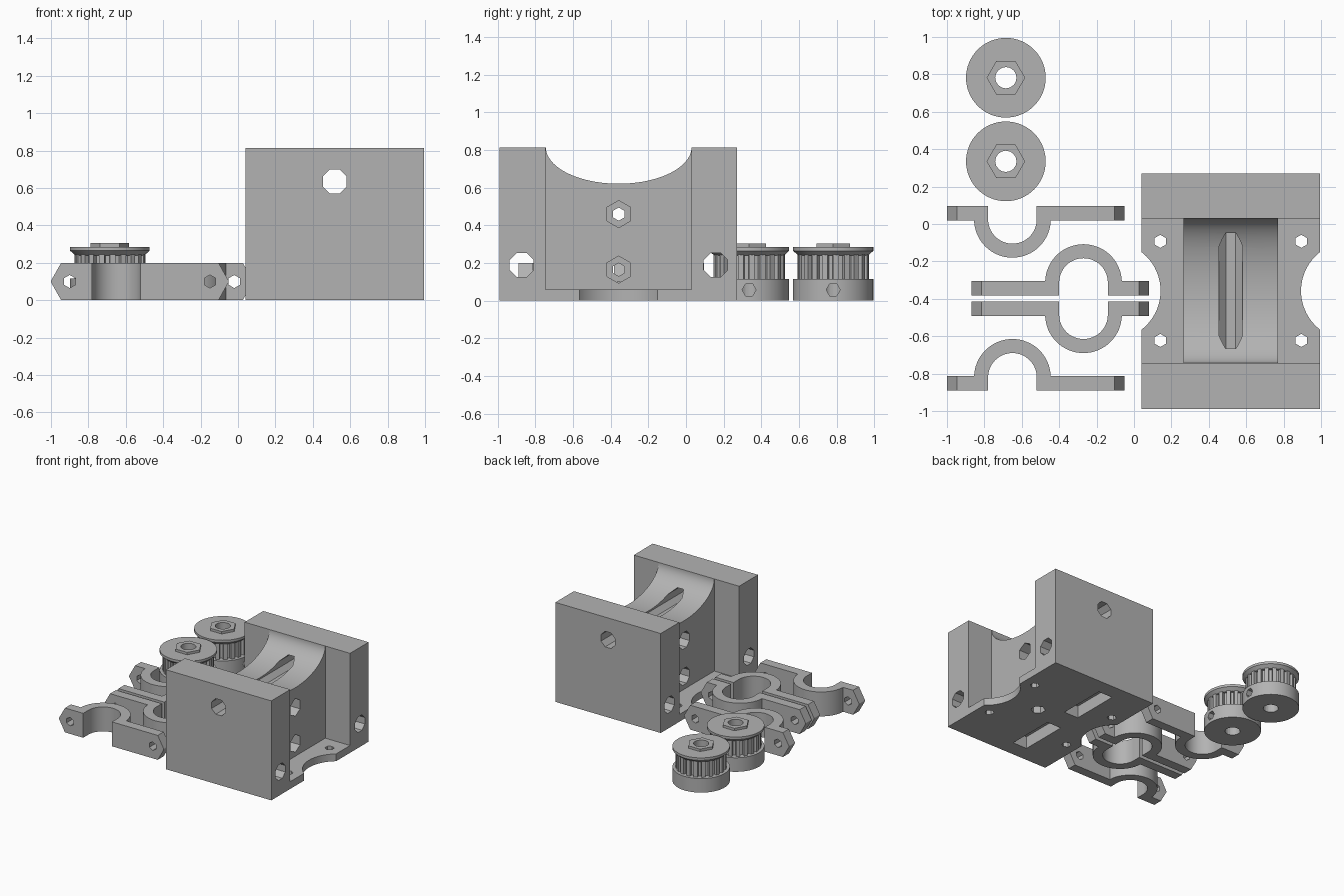
import bpy, bmesh
from math import pi, sin, cos
from mathutils import Matrix, Vector

cube = bpy.data.objects.get("Cube")
if cube:
    bpy.data.objects.remove(cube, do_unlink=True)

grey = bpy.data.materials.new("printed grey")
grey.use_nodes = True
COLOR = (0.45, 0.45, 0.45, 1)
grey.diffuse_color = COLOR
grey.node_tree.nodes["Principled BSDF"].inputs["Base Color"].default_value = COLOR

# Turns a prism from z onto the named axis
TURN = {"x": Matrix.Rotation(pi / 2, 4, "Y"), "y": Matrix.Rotation(pi / 2, 4, "X"),
        "z": Matrix.Identity(4)}


def finish(name, bm):
    bmesh.ops.recalc_face_normals(bm, faces=bm.faces)
    mesh = bpy.data.meshes.new(name)
    bm.to_mesh(mesh)
    bm.free()
    mesh.materials.append(grey)
    ob = bpy.data.objects.new(name, mesh)
    bpy.context.collection.objects.link(ob)
    return ob


def box(name, lo, hi):
    lo, hi = Vector(lo), Vector(hi)
    bm = bmesh.new()
    bmesh.ops.create_cube(bm, size=1)
    bmesh.ops.scale(bm, vec=hi - lo, verts=bm.verts)
    bmesh.ops.translate(bm, vec=(lo + hi) / 2, verts=bm.verts)
    return finish(name, bm)


def prism(name, sides, r, length, center, axis="z", turn=0.0, squash=(1, 1, 1)):
    bm = bmesh.new()
    bmesh.ops.create_cone(bm, cap_ends=True, segments=sides, radius1=r, radius2=r, depth=length)
    # first vertex lies on a horizontal axis
    bmesh.ops.transform(bm, matrix=Matrix.Translation(center) @ Matrix.Diagonal((*squash, 1))
                        @ TURN[axis] @ Matrix.Rotation(turn, 4, "Z"), verts=bm.verts)
    return finish(name, bm)


def extrude(name, points, height):
    bm = bmesh.new()
    face = bm.faces.new([bm.verts.new((x, y, 0)) for x, y in points])
    out = bmesh.ops.extrude_face_region(bm, geom=[face])
    top = [v for v in out["geom"] if isinstance(v, bmesh.types.BMVert)]
    bmesh.ops.translate(bm, vec=(0, 0, height), verts=top)
    return finish(name, bm)


def lathe(name, profile, center, sides=64):
    bm = bmesh.new()
    verts = [bm.verts.new((r, 0, z)) for r, z in profile]
    edges = [bm.edges.new(p) for p in zip(verts, verts[1:])]
    bmesh.ops.spin(bm, geom=verts + edges, cent=(0, 0, 0), axis=(0, 0, 1),
                   angle=2 * pi, steps=sides, use_merge=True)
    bmesh.ops.remove_doubles(bm, verts=bm.verts, dist=1e-4)
    bmesh.ops.translate(bm, vec=center, verts=bm.verts)
    return finish(name, bm)


def combine(ob, others, operation="DIFFERENCE"):
    bpy.context.view_layer.objects.active = ob
    for other in others:
        mod = ob.modifiers.new("cut", "BOOLEAN")
        mod.operation, mod.solver, mod.object = operation, "EXACT", other
        bpy.ops.object.modifier_apply(modifier=mod.name)
        bpy.data.objects.remove(other, do_unlink=True)


def smooth(ob):
    bpy.ops.object.select_all(action="DESELECT")
    ob.select_set(True)
    bpy.context.view_layer.objects.active = ob
    bpy.ops.object.shade_smooth_by_angle(angle=0.5)


# Carriage: a block with two end walls, a base plate and a saddle between them
X0, X1, Y0, Y1, TOP = 0.04, 0.995, -0.99, 0.27, 0.815
W0, W1, PLATE = -0.745, 0.03, 0.06
CX, CY = (X0 + X1) / 2, (W0 + W1) / 2
carriage = box("carriage", (X0, Y0, 0), (X1, Y1, TOP))
cuts = [box("void", (X0 - 0.1, W0, PLATE), (0.265, W1, 1)),
        box("void", (0.77, W0, PLATE), (X1 + 0.1, W1, 1)),
        prism("saddle_cut", 96, 0.387, 0.8, (CX, CY, TOP), "x", squash=(1, 1, 0.5)),
        prism("wall_hole", 8, 0.069, 2, (CX, CY, 0.635), "y", pi / 8),
        prism("bottom_socket", 6, 0.055, 0.2, (0.64, CY, 0))]
for side in (-1, 1):
    cuts.append(prism("side_notch", 64, 0.2625, 0.3, (CX + side * 0.638, CY, 0)))
    cuts.append(prism("rod_hole", 8, 0.069, 2, (CX, CY + side * 0.515, 0.19), "x", pi / 8))
    cy = CY + side * 0.3
    cuts.append(box("bottom_pocket", (0.335, cy - 0.2, -0.1), (0.465, cy + 0.2, 0.1)))
    for end in (-1, 1):
        cuts.append(prism("corner_hole", 6, 0.035, 0.3,
                          (CX + side * 0.377, CY + end * 0.265, 0)))
for z in (0.165, 0.46):
    cuts.append(prism("bolt_hole", 6, 0.035, 2, (CX, CY, z), "x", pi / 2))
    cuts.append(prism("nut_recess", 6, 0.072, 0.2, (0.77, CY, z), "x", pi / 2))
    cuts.append(prism("head_recess", 8, 0.072, 0.2, (0.265, CY, z), "x", pi / 8))
combine(carriage, cuts)
smooth(carriage)


# Clamp halves: a bar with pointed ends and a half ring
def clamp(name, cx, y_open, up, flip):
    ro, ri, thick, rise, height = 0.205, 0.13, 0.077, 0.07, 0.2
    short, far = 0.35, 0.6
    steps = [pi * i / 32 for i in range(33)]
    outline = [(-short, 0), (-ri, 0)]
    outline += [(-ri * cos(a), rise + ri * sin(a)) for a in steps]
    outline += [(ri, 0), (far, 0), (far, thick), (ro, thick)]
    outline += [(ro * cos(a), rise + ro * sin(a)) for a in steps if 0.05 < a < pi - 0.05]
    outline += [(-ro, thick), (-short, thick)]
    ob = extrude(name, [(cx + flip * x, y_open + up * y) for x, y in outline], height)
    cuts = []
    for x, s in ((-short, -1), (far, 1)):
        hole_x = cx + flip * (x - s * 0.1)
        cuts.append(prism("hole", 6, 0.035, 0.3, (hole_x, y_open + up * 0.04, 0.1), "y"))
        for low in (True, False):
            # wedge that trims the bar end to a point
            z_edge = -0.001 if low else height + 0.001
            tip, root = cx + flip * (x + s * 0.002), cx + flip * (x - s * 0.055)
            bm = bmesh.new()
            tri = [bm.verts.new((px, y_open - 0.3, pz)) for px, pz in
                   ((tip, z_edge), (root, z_edge), (tip, height / 2))]
            out = bmesh.ops.extrude_face_region(bm, geom=[bm.faces.new(tri)])
            bmesh.ops.translate(bm, vec=(0, 0.6, 0), verts=[
                v for v in out["geom"] if isinstance(v, bmesh.types.BMVert)])
            cuts.append(finish("wedge", bm))
    combine(ob, cuts)
    smooth(ob)


clamp("rear_clamp", -0.65, 0.095, -1, 1)
clamp("middle_clamp_rear", -0.27, -0.383, 1, -1)
clamp("middle_clamp_front", -0.27, -0.415, -1, -1)
clamp("front_clamp", -0.65, -0.89, 1, 1)

# Belt pulleys: hub, toothed drum, flared flange and hex boss
TEETH, BIG, BASE = 20, 0.213, 0.115
for name, y in (("rear", 0.782), ("front", 0.335)):
    c = Vector((-0.685, y, 0))
    drum = []
    for i in range(TEETH):
        for step, r in ((0, 0.19), (0.5, 0.19), (0.55, 0.165), (0.95, 0.165)):
            a = 2 * pi * (i + step) / TEETH
            drum.append((c.x + r * cos(a), c.y + r * sin(a)))
    pulley = extrude(name + "_pulley", drum, 0.25)
    hub = lathe("hub", [(0, 0), (BIG, 0), (BIG, BASE), (0, BASE)], c)
    flange = lathe("flange", [(0, 0.24), (0.185, 0.24), (BIG, 0.265), (BIG, 0.285), (0, 0.285)], c)
    boss = prism("boss", 6, 0.103, 0.055, c + Vector((0, 0, 0.2775)), "z", pi / 2)
    for ob in (hub, flange, boss):
        combine(pulley, [ob], "UNION")
    combine(pulley, [prism("bore", 16, 0.057, 1, c),
                     prism("set_screw_hole", 6, 0.037, 0.3, c + Vector((0.15, 0, 0.058)), "x")])
    smooth(pulley)
